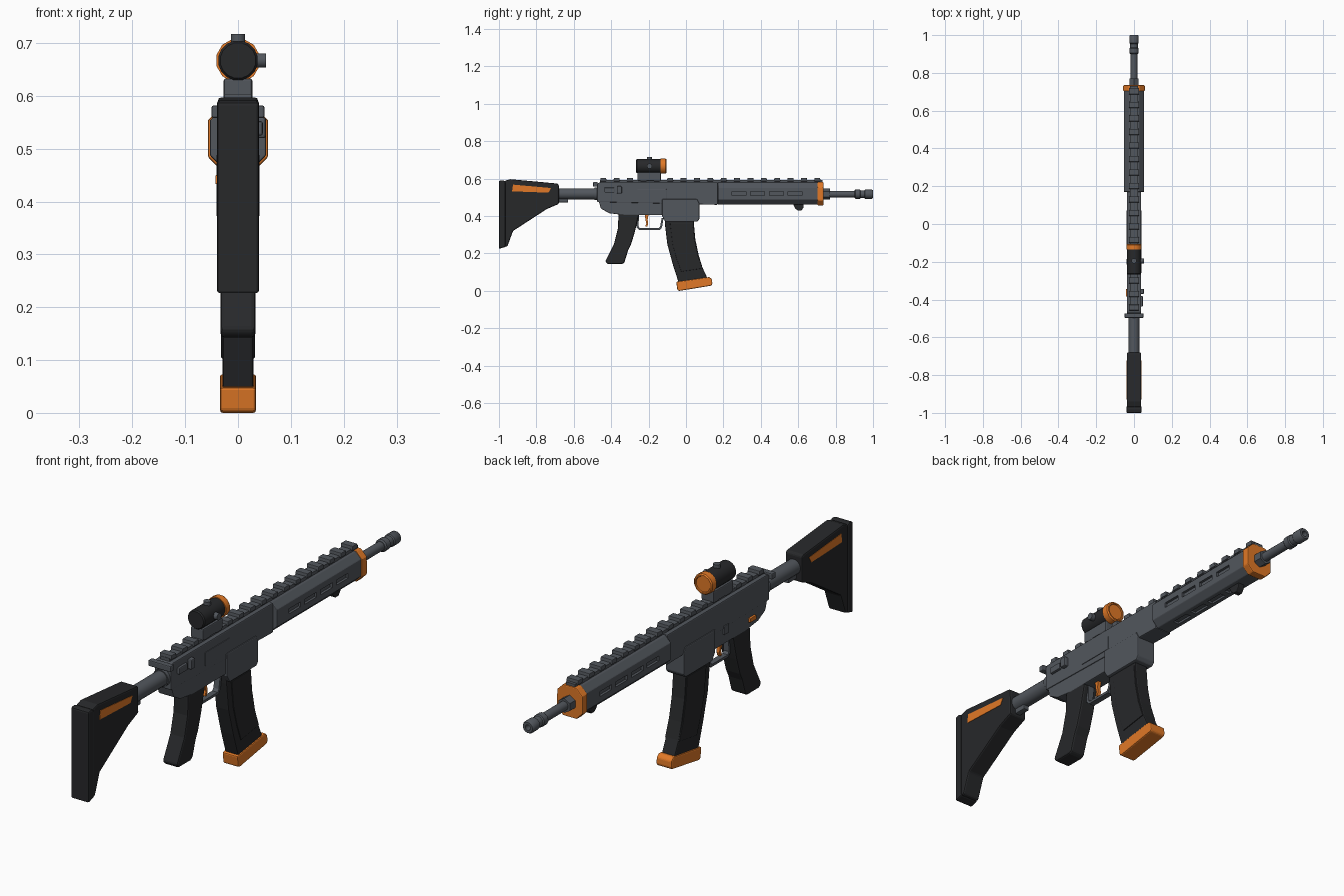
import bpy, bmesh, math
from mathutils import Vector

if "Cube" in bpy.data.objects:
    bpy.data.objects.remove(bpy.data.objects["Cube"])


def material(name, rgb):
    m = bpy.data.materials.new(name)
    m.diffuse_color = (*rgb, 1)
    m.use_nodes = True
    m.node_tree.nodes["Principled BSDF"].inputs["Base Color"].default_value = m.diffuse_color
    return m


GREY = material("slate", (0.085, 0.095, 0.11))
BLACK = material("black", (0.02, 0.021, 0.023))
ORANGE = material("orange", (0.75, 0.19, 0.02))


def finish(name, bm, mat, bevel=0.0, smooth=False):
    bmesh.ops.recalc_face_normals(bm, faces=bm.faces)
    me = bpy.data.meshes.new(name)
    bm.to_mesh(me)
    bm.free()
    ob = bpy.data.objects.new(name, me)
    bpy.context.collection.objects.link(ob)
    me.materials.append(mat)
    if smooth:
        bpy.context.view_layer.objects.active = ob
        ob.select_set(True)
        bpy.ops.object.shade_smooth_by_angle(angle=math.radians(35))
        ob.select_set(False)
    if bevel:
        b = ob.modifiers.new("bevel", 'BEVEL')
        b.width, b.segments, b.limit_method = bevel, 2, 'ANGLE'
        b.angle_limit = math.radians(35)
    return ob


def prism(name, pts, x0, x1, mat, bevel=0.0):
    """Side profile of (y, z) points extruded from x0 to x1."""
    bm = bmesh.new()
    f = bm.faces.new([bm.verts.new((x0, y, z)) for y, z in pts])
    ext = bmesh.ops.extrude_face_region(bm, geom=[f])
    bmesh.ops.translate(bm, vec=(x1 - x0, 0, 0),
                        verts=[v for v in ext['geom'] if isinstance(v, bmesh.types.BMVert)])
    return finish(name, bm, mat, bevel)


def box(name, x, y, z, mat, bevel=0.0):
    return prism(name, [(y[0], z[0]), (y[1], z[0]), (y[1], z[1]), (y[0], z[1])], *x, mat, bevel)


def lathe(name, start, axis, prof, mat, n=16):
    """Closed turned part; prof is (distance along axis, radius)."""
    bm = bmesh.new()
    q = Vector(axis).to_track_quat('Z', 'Y')
    rings = []
    for d, r in prof:
        rings.append([bm.verts.new(Vector(start) + q @ Vector(
            (r * math.cos((i + .5) * math.tau / n), r * math.sin((i + .5) * math.tau / n), d)))
            for i in range(n)])
    for a, b in zip(rings, rings[1:]):
        for i in range(n):
            j = (i + 1) % n
            bm.faces.new((a[i], a[j], b[j], b[i]))
    bm.faces.new(rings[0])
    bm.faces.new(rings[-1])
    return finish(name, bm, mat, smooth=n > 8)


def octagon(name, hw, z0, z1, c, y0, y1, mat, bevel=0.0):
    """Chamfered box section running along y."""
    pts = [(-hw, z0 + c), (-hw + c, z0), (hw - c, z0), (hw, z0 + c),
           (hw, z1 - c), (hw - c, z1), (-hw + c, z1), (-hw, z1 - c)]
    bm = bmesh.new()
    f = bm.faces.new([bm.verts.new((x, y0, z)) for x, z in pts])
    ext = bmesh.ops.extrude_face_region(bm, geom=[f])
    bmesh.ops.translate(bm, vec=(0, y1 - y0, 0),
                        verts=[v for v in ext['geom'] if isinstance(v, bmesh.types.BMVert)])
    return finish(name, bm, mat, bevel)


# Stock, butt pad and buffer tube
prism("butt_pad", [(-1, .225), (-.965, .235), (-.965, .585), (-.98, .592), (-1, .588)],
      -.04, .04, BLACK, .006)
prism("stock_body", [(-.97, .235), (-.955, .237), (-.925, .32), (-.745, .437), (-.68, .465),
                     (-.68, .568), (-.69, .574), (-.94, .597), (-.97, .588)],
      -.038, .038, BLACK, .006)
for side, s in (("left", -1), ("right", 1)):
    prism("stock_stripe_" + side, [(-.93, .532), (-.735, .525), (-.722, .55), (-.925, .568)],
          s * .03, s * .0395, ORANGE)
lathe("buffer_tube", (0, -.7, .519), (0, 1, 0), [(0, .03), (.24, .03)], GREY)
box("tube_lug", (-.012, .012), (-.69, -.63), (.473, .5), GREY, .003)
lathe("tube_collar", (0, -.49, .519), (0, 1, 0), [(0, .034), (.03, .034)], GREY)

# Receiver
prism("upper_receiver", [(-.475, .475), (.17, .46), (.17, .58), (-.465, .58), (-.475, .57)],
      -.037, .037, GREY, .004)
prism("lower_receiver", [(-.47, .49), (-.455, .44), (-.41, .415), (-.33, .405), (-.1, .405),
                         (-.1, .49)], -.034, .034, GREY, .004)
prism("magazine_well", [(-.128, .49), (-.128, .40), (-.11, .37), (.06, .37), (.072, .385),
                        (.072, .465), (.06, .49)], -.041, .041, GREY, .004)
box("charging_handle", (-.05, .05), (-.497, -.473), (.558, .582), GREY, .004)
box("ejection_cover", (.03, .0395), (-.26, -.105), (.49, .545), GREY, .002)
box("forward_assist", (.03, .047), (-.437, -.382), (.525, .552), GREY, .004)
box("case_deflector", (.03, .053), (-.37, -.343), (.52, .56), GREY, .005)
box("selector_switch", (-.043, -.03), (-.385, -.345), (.433, .45), ORANGE, .002)
box("bolt_catch", (-.041, -.03), (-.215, -.185), (.445, .48), GREY, .002)

# Handguard with slots cut into the sides and underside
guard = octagon("handguard", .053, .462, .579, .025, .17, .705, GREY, .003)
bm = bmesh.new()
for i in range(4):
    y = .283 + .1 * i
    for x, z, sx, sz in ((-.053, .52, .02, .02), (.053, .52, .02, .02), (0, .462, .025, .016)):
        vs = bmesh.ops.create_cube(bm, size=1)['verts']
        bmesh.ops.scale(bm, vec=(sx, .075, sz), verts=vs)
        bmesh.ops.translate(bm, vec=(x, y, z), verts=vs)
cutter = finish("slot_cutter", bm, GREY)
cutter.hide_render = True
cutter.hide_set(True)
cut = guard.modifiers.new("slots", 'BOOLEAN')
cut.operation, cut.object, cut.solver = 'DIFFERENCE', cutter, 'EXACT'
octagon("handguard_cap", .057, .457, .581, .027, .703, .735, ORANGE, .004)
prism("hand_stop", [(.57, .468), (.585, .44), (.597, .43), (.617, .43), (.628, .445), (.63, .468)],
      -.014, .014, BLACK, .003)

# Top rail with repeated teeth
box("rail_base", (-.02, .02), (-.46, .73), (.575, .592), GREY)
for i in range(17):
    y = -.442 + .0715 * i
    prism("rail_tooth_%02d" % (i + 1), [(y - .017, .586), (y + .017, .586), (y + .015, .604),
                                        (y - .015, .604)], -.026, .026, GREY, .002)

# Barrel and muzzle
lathe("barrel_nut", (0, .73, .517), (0, 1, 0), [(0, .029), (.04, .029)], GREY, 6)
lathe("barrel", (0, .73, .517), (0, 1, 0), [(0, .018), (.19, .018)], GREY)
lathe("muzzle_device", (0, .9, .517), (0, 1, 0),
      [(0, .02), (.005, .025), (.03, .025), (.034, .021), (.054, .021), (.058, .025),
       (.094, .025), (.1, .021), (.1, .011), (.07, .011)], GREY)

# Optic
box("optic_mount", (-.027, .027), (-.26, -.135), (.588, .633), GREY, .004)
lathe("optic_tube", (0, -.267, .667), (0, 1, 0), [(0, .034), (.005, .038), (.14, .038)], BLACK)
lathe("optic_front_ring", (0, -.135, .667), (0, 1, 0),
      [(0, .042), (.025, .042), (.03, .038), (.03, .033), (.026, .031)], ORANGE, 12)
lathe("top_knob", (0, -.195, .695), (0, 0, 1), [(0, .014), (.022, .014)], GREY, 12)
lathe("side_knob", (.03, -.195, .667), (1, 0, 0), [(0, .014), (.023, .014)], GREY, 12)

# Pistol grip, trigger and guard
prism("pistol_grip", [(-.36, .415), (-.25, .415), (-.27, .33), (-.275, .31), (-.295, .245),
                      (-.31, .215), (-.33, .15), (-.345, .143), (-.42, .143), (-.432, .158),
                      (-.385, .25), (-.365, .33)], -.033, .033, BLACK, .007)
prism("trigger_guard", [(-.262, .41), (-.265, .34), (-.25, .325), (-.14, .325), (-.128, .34),
                        (-.12, .39), (-.13, .39), (-.138, .345), (-.146, .335), (-.247, .335),
                        (-.254, .345), (-.251, .41)], -.012, .012, GREY)
prism("trigger", [(-.22, .41), (-.2, .41), (-.205, .38), (-.202, .36), (-.208, .343),
                  (-.217, .345), (-.212, .362), (-.217, .38)], -.007, .007, ORANGE)

# Curved magazine with raised side panels and orange base
prism("magazine_body", [(-.115, .4), (-.113, .36), (-.1, .25), (-.07, .14), (-.038, .04),
                        (.118, .06), (.088, .125), (.068, .19), (.05, .275), (.042, .36),
                        (.042, .4)], -.029, .029, BLACK, .005)
for side, s in (("left", -1), ("right", 1)):
    prism("magazine_panel_" + side, [(-.085, .36), (-.072, .25), (-.05, .17), (-.025, .103),
                                     (.088, .12), (.063, .19), (.045, .275), (.037, .36)],
          s * .02, s * .032, BLACK, .002)
prism("magazine_base", [(-.052, .048), (-.046, .004), (-.035, .0), (.135, .028), (.141, .036),
                        (.139, .062), (.125, .074)], -.034, .034, ORANGE, .005)
